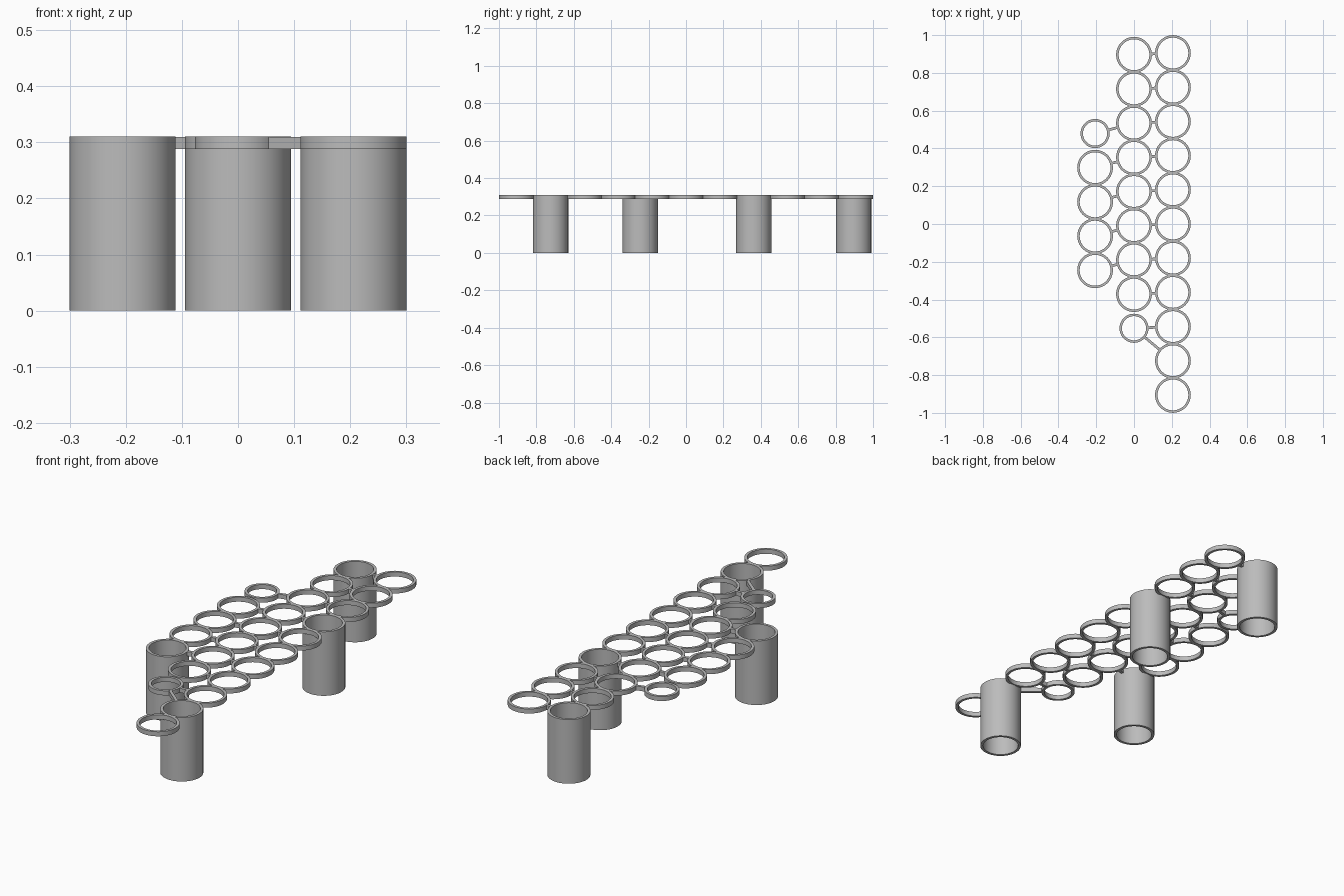
import bpy, bmesh, math
from mathutils import Vector, Matrix

cube = bpy.data.objects.get("Cube")
if cube:
    bpy.data.objects.remove(cube)

TOP, BAND_BASE = 0.31, 0.288
LARGE, SMALL, WALL = 0.0945, 0.077, 0.013
PITCH, COLUMN_X = 0.181, 0.206
STRUT_WIDTH = 0.014

grey = bpy.data.materials.new("plain_grey")
grey.use_nodes = True
colour = (0.5, 0.5, 0.5, 1)
grey.diffuse_color = colour
grey.node_tree.nodes["Principled BSDF"].inputs["Base Color"].default_value = colour


def finish(name, bm):
    bmesh.ops.recalc_face_normals(bm, faces=bm.faces)
    mesh = bpy.data.meshes.new(name)
    bm.to_mesh(mesh)
    bm.free()
    mesh.materials.append(grey)
    obj = bpy.data.objects.new(name, mesh)
    bpy.context.collection.objects.link(obj)
    bpy.ops.object.select_all(action="DESELECT")
    obj.select_set(True)
    bpy.context.view_layer.objects.active = obj
    bpy.ops.object.shade_smooth_by_angle(angle=math.radians(30))
    return obj


def tube(name, x, y, radius, base):
    """Open pipe: a rectangular wall section spun about the vertical."""
    bm = bmesh.new()
    inner = radius - WALL
    section = [bm.verts.new((r, 0, z)) for r, z in
               ((inner, base), (radius, base), (radius, TOP), (inner, TOP))]
    edges = [bm.edges.new((section[i], section[(i + 1) % 4])) for i in range(4)]
    bmesh.ops.spin(bm, geom=section + edges, cent=(0, 0, 0), axis=(0, 0, 1),
                   angle=math.tau, steps=64, use_merge=True)
    bmesh.ops.remove_doubles(bm, verts=bm.verts, dist=1e-5)
    finish(name, bm).location = (x, y, 0)


def strut(name, a, b):
    """Flat bar running from the wall of ring a to the wall of ring b."""
    pa, pb = Vector((a[0], a[1], 0)), Vector((b[0], b[1], 0))
    way = (pb - pa).normalized()
    start, end = pa + way * (a[2] - WALL / 2), pb - way * (b[2] - WALL / 2)
    bm = bmesh.new()
    bmesh.ops.create_cube(bm, size=1)
    size = ((end - start).length, STRUT_WIDTH, TOP - BAND_BASE - 0.001)
    bmesh.ops.scale(bm, vec=size, verts=bm.verts)
    bmesh.ops.rotate(bm, cent=(0, 0, 0), verts=bm.verts,
                     matrix=Matrix.Rotation(math.atan2(way.y, way.x), 3, "Z"))
    middle = (start + end) / 2
    middle.z = (TOP + BAND_BASE) / 2
    bmesh.ops.translate(bm, vec=middle, verts=bm.verts)
    finish(name, bm)


def column(x, first_y, count, small=None):
    return [(x, first_y - i * PITCH, SMALL if i == small else LARGE)
            for i in range(count)]


# Three columns of rings, each listed from back to front
columns = {
    "left": column(COLUMN_X, 0.905, 11),
    "middle": column(0, 0.896, 9, small=8),
    "right": column(-COLUMN_X, 0.479, 5, small=0),
}
# Rings that reach down to the ground as legs
legs = {("left", 3), ("left", 9), ("middle", 0), ("right", 4)}

for side, rings in columns.items():
    for i, (x, y, radius) in enumerate(rings):
        leg = (side, i) in legs
        kind = "leg_tube" if leg else "ring"
        tube(f"{side}_{kind}_{i + 1}", x, y, radius, 0 if leg else BAND_BASE)

# Struts joining neighbouring columns
left, middle, right = columns["left"], columns["middle"], columns["right"]
for i, ring in enumerate(middle):
    strut(f"left_strut_{i + 1}", ring, left[i])
for i, ring in enumerate(right):
    strut(f"right_strut_{i + 1}", ring, middle[i + 2])
strut("front_diagonal_strut", middle[8], left[9])
